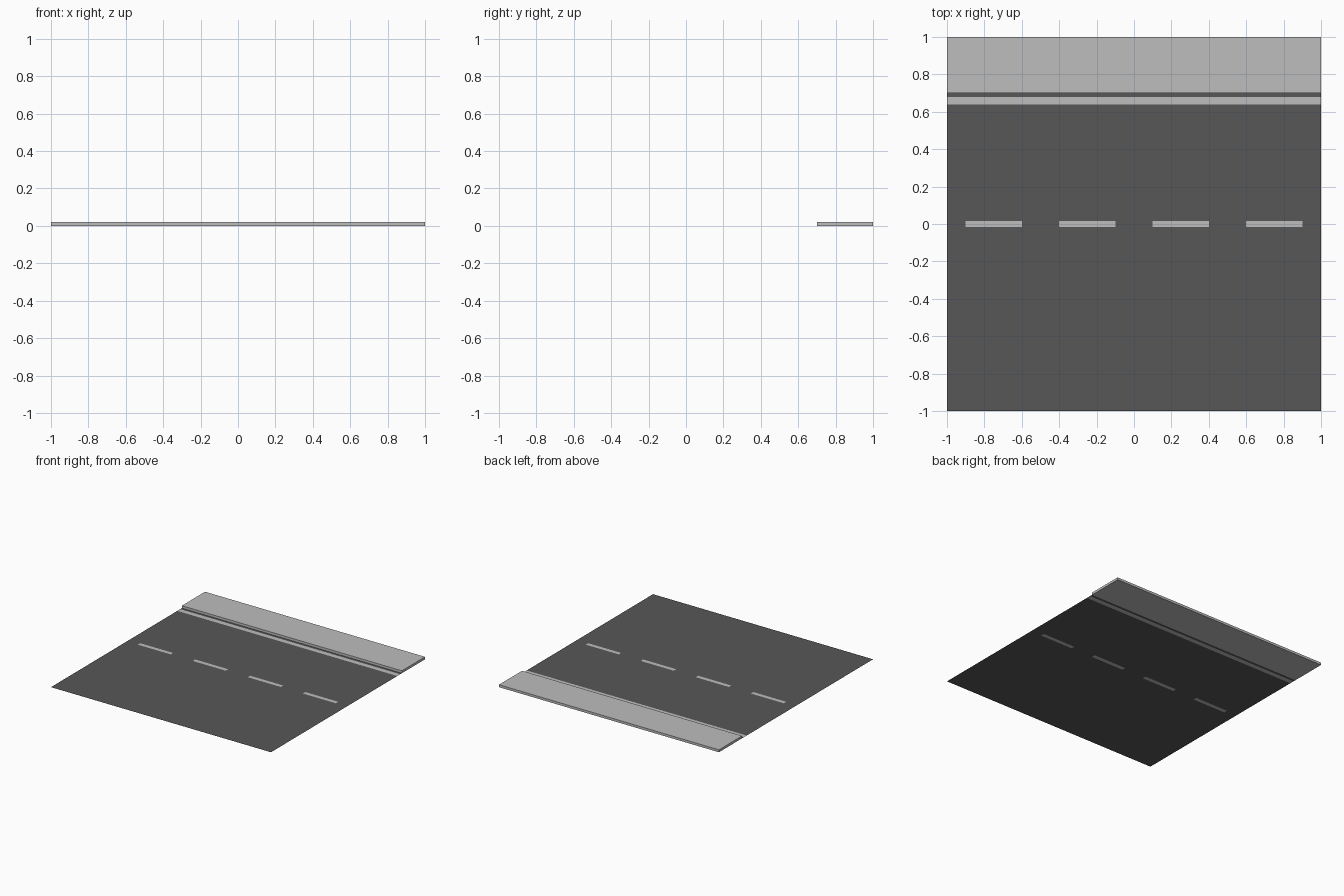
import bpy, bmesh

if "Cube" in bpy.data.objects:
    bpy.data.objects.remove(bpy.data.objects["Cube"])


def material(name, value):
    mat = bpy.data.materials.new(name)
    mat.diffuse_color = (value, value, value, 1)
    mat.use_nodes = True
    mat.node_tree.nodes["Principled BSDF"].inputs["Base Color"].default_value = mat.diffuse_color
    return mat


asphalt = material("asphalt_dark_grey", 0.095)
light_grey = material("light_grey", 0.51)


def add_object(name, bm, mats):
    mesh = bpy.data.meshes.new(name)
    bm.to_mesh(mesh)
    bm.free()
    for m in mats:
        mesh.materials.append(m)
    obj = bpy.data.objects.new(name, mesh)
    bpy.context.collection.objects.link(obj)
    return obj


# Road: flat sheet cut along the edges of the painted markings
DASHES = [(c - 0.15, c + 0.15) for c in (-0.75, -0.25, 0.25, 0.75)]
HALF_DASH = 0.016
EDGE_LINE = (0.64, 0.678)
KERB_Y = 0.70

xs = [-1] + [x for d in DASHES for x in d] + [1]
ys = [-1, -HALF_DASH, HALF_DASH, *EDGE_LINE, KERB_Y]

bm = bmesh.new()
grid = [[bm.verts.new((x, y, 0)) for x in xs] for y in ys]
for j in range(len(ys) - 1):
    for i in range(len(xs) - 1):
        face = bm.faces.new((grid[j][i], grid[j][i + 1],
                             grid[j + 1][i + 1], grid[j + 1][i]))
        c = face.calc_center_median()
        on_line = EDGE_LINE[0] < c.y < EDGE_LINE[1]
        on_dash = abs(c.y) < HALF_DASH and any(a < c.x < b for a, b in DASHES)
        face.material_index = int(on_line or on_dash)
add_object("road", bm, [asphalt, light_grey])

# Pavement: raised slab along the back edge
HEIGHT = 0.02
bm = bmesh.new()
bmesh.ops.create_cube(bm, size=1)
bmesh.ops.scale(bm, vec=(2, 1 - KERB_Y, HEIGHT), verts=bm.verts)
bmesh.ops.translate(bm, vec=(0, (1 + KERB_Y) / 2, HEIGHT / 2), verts=bm.verts)
add_object("pavement", bm, [light_grey])
